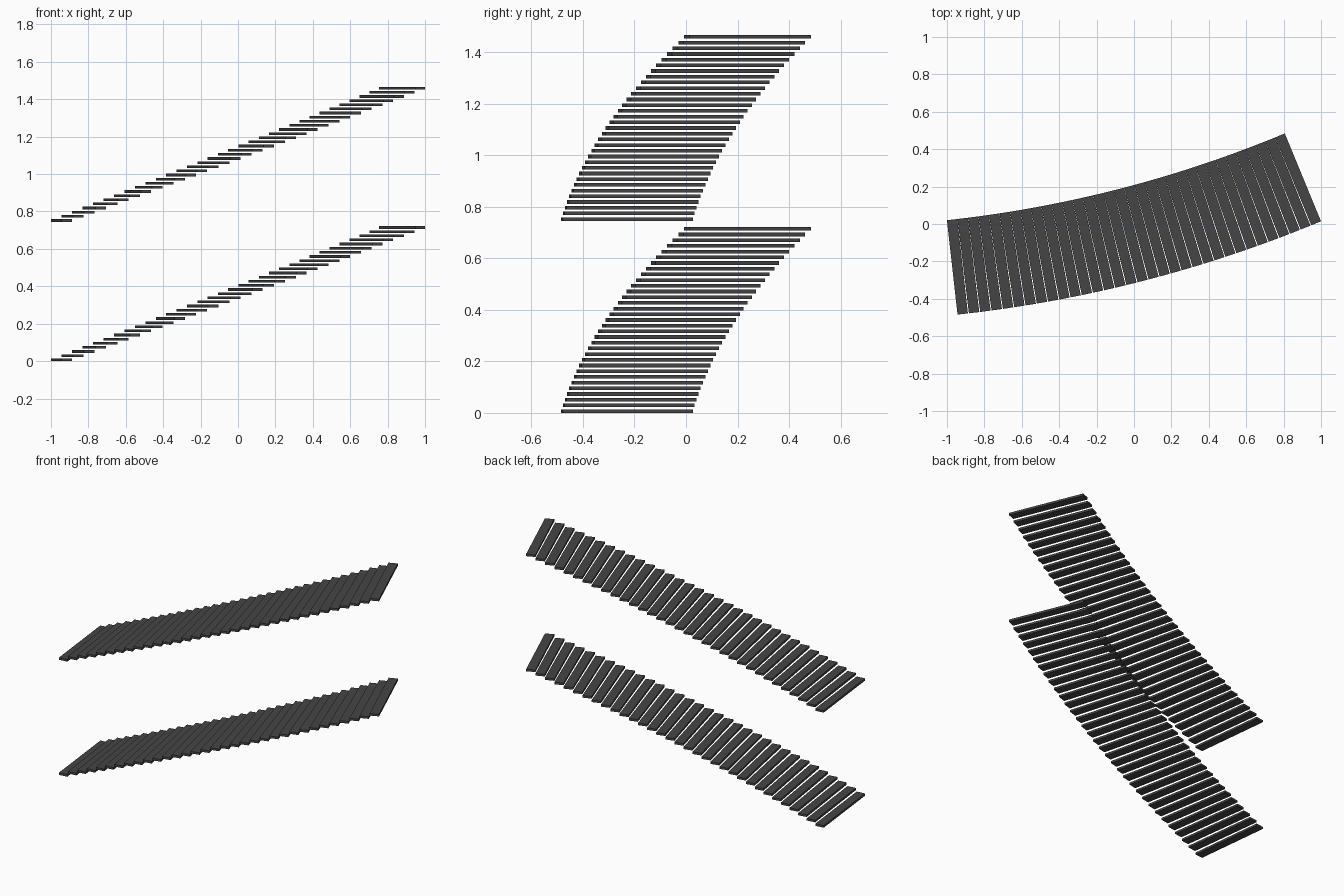
import bpy, bmesh, math
from mathutils import Matrix

if "Cube" in bpy.data.objects:
    bpy.data.objects.remove(bpy.data.objects["Cube"])

STEPS = 33
START, TURN = math.radians(6.4), math.radians(0.5)   # first tread angle, turn per tread
R_IN, LENGTH, WIDTH, THICK = 6.501, 0.508, 0.056, 0.014
CX, CY = -1.697, 6.484                               # centre of the sweep
RISE = 0.0221

mat = bpy.data.materials.new("dark grey")
mat.diffuse_color = (0.06, 0.06, 0.06, 1)
mat.use_nodes = True
mat.node_tree.nodes["Principled BSDF"].inputs["Base Color"].default_value = mat.diffuse_color


def flight(name, base):
    """One curved flight of thin flat treads."""
    bm = bmesh.new()
    for i in range(STEPS):
        a = START + i * TURN
        r = R_IN + LENGTH / 2
        m = (Matrix.Translation((CX + r * math.sin(a), CY - r * math.cos(a),
                                 base + THICK / 2 + i * RISE))
             @ Matrix.Rotation(a, 4, 'Z')
             @ Matrix.Diagonal((WIDTH, LENGTH, THICK, 1)))
        bmesh.ops.create_cube(bm, size=1, matrix=m)
    me = bpy.data.meshes.new(name)
    bm.to_mesh(me)
    bm.free()
    me.materials.append(mat)
    ob = bpy.data.objects.new(name, me)
    bpy.context.collection.objects.link(ob)


flight("lower_stair_treads", 0.0)
flight("upper_stair_treads", 0.745)
